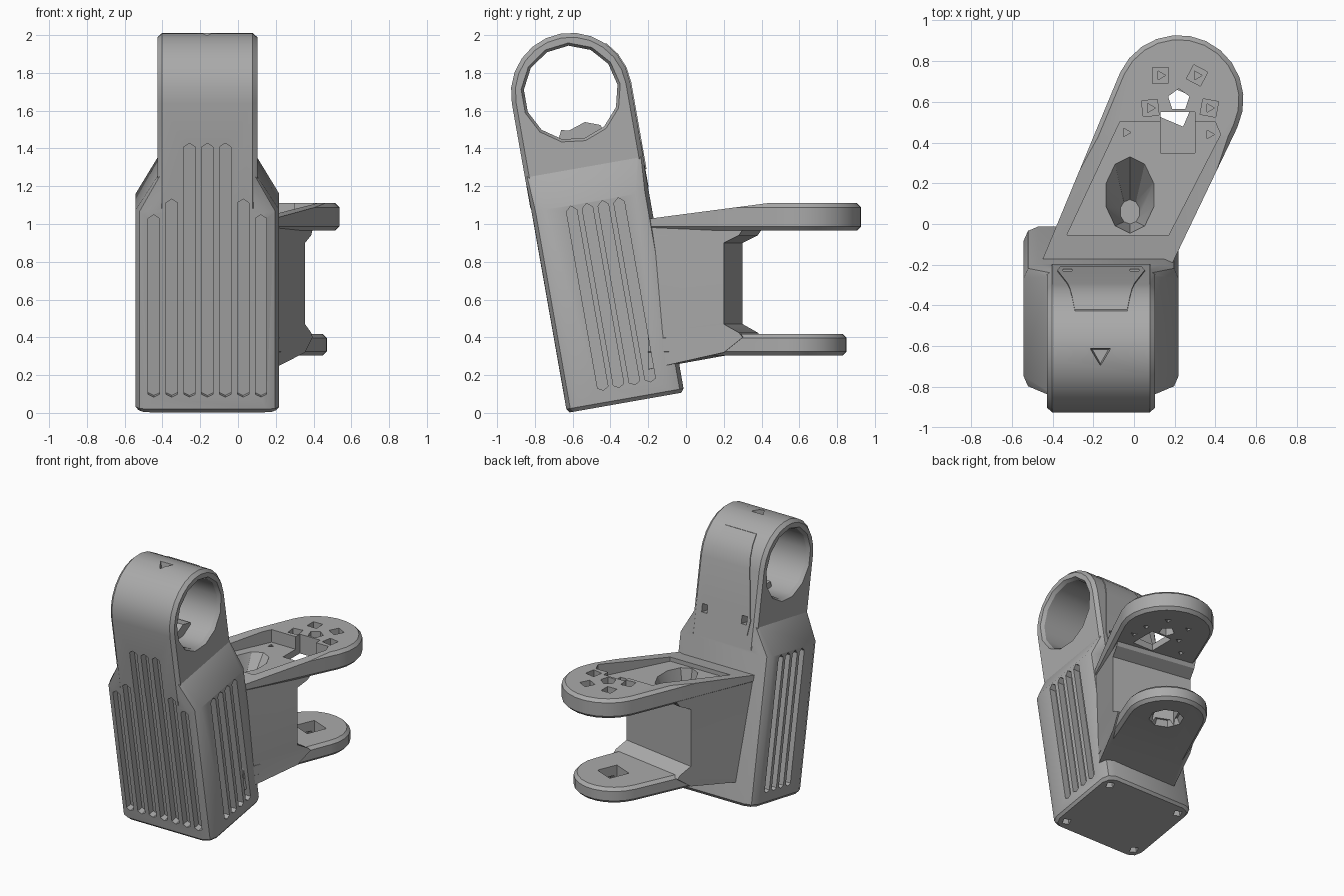
import bpy, bmesh
from math import sin, cos, pi, radians
from mathutils import Matrix

if "Cube" in bpy.data.objects:
    bpy.data.objects.remove(bpy.data.objects["Cube"])

grey = bpy.data.materials.new("matte grey")
grey.use_nodes = True
GREY = (0.4, 0.4, 0.4, 1)
grey.diffuse_color = GREY
grey.node_tree.nodes["Principled BSDF"].inputs["Base Color"].default_value = GREY

# The housing leans forward by ten degrees
LEAN = Matrix.Translation((-0.162, -0.63, 0)) @ Matrix.Rotation(radians(10), 4, 'X')
FLAT = Matrix.Identity(4)


def loft(name, stacks, matrix=FLAT):
    """One mesh from one or more stacks of equal-length rings, capped at both ends."""
    bm = bmesh.new()
    for rings in stacks:
        vs = [[bm.verts.new(p) for p in ring] for ring in rings]
        n = len(vs[0])
        for a, b in zip(vs, vs[1:]):
            for i in range(n):
                j = (i + 1) % n
                bm.faces.new((a[i], a[j], b[j], b[i]))
        bm.faces.new(vs[0][::-1])
        bm.faces.new(vs[-1])
    bmesh.ops.recalc_face_normals(bm, faces=bm.faces)
    bm.transform(matrix)
    me = bpy.data.meshes.new(name)
    bm.to_mesh(me)
    bm.free()
    me.materials.append(grey)
    ob = bpy.data.objects.new(name, me)
    bpy.context.collection.objects.link(ob)
    return ob


def level(pts, z):
    return [(x, y, z) for x, y in pts]


def prism(pts, z0, z1):
    return [level(pts, z0), level(pts, z1)]


def box(x0, x1, y0, y1, z0, z1):
    return prism([(x0, y0), (x1, y0), (x1, y1), (x0, y1)], z0, z1)


def ngon(cx, cy, rx, ry, n, turn=0):
    return [(cx + rx * cos(2 * pi * i / n + turn), cy + ry * sin(2 * pi * i / n + turn))
            for i in range(n)]


def boolean(ob, other, op='DIFFERENCE', keep=False):
    m = ob.modifiers.new(op, 'BOOLEAN')
    m.object, m.operation, m.solver = other, op, 'EXACT'
    bpy.context.view_layer.objects.active = ob
    bpy.ops.object.modifier_apply(modifier=m.name)
    if not keep:
        bpy.data.objects.remove(other)


def trim(ob, co, no):
    """Remove everything on the normal side of a plane and close the cut."""
    bm = bmesh.new()
    bm.from_mesh(ob.data)
    cut = bmesh.ops.bisect_plane(bm, geom=bm.verts[:] + bm.edges[:] + bm.faces[:],
                                 plane_co=co, plane_no=no, clear_outer=True)
    edges = [e for e in cut['geom_cut'] if isinstance(e, bmesh.types.BMEdge)]
    bmesh.ops.contextual_create(bm, geom=edges)
    bmesh.ops.recalc_face_normals(bm, faces=bm.faces)
    bm.to_mesh(ob.data)
    bm.free()


# --- Housing: soft-cornered box narrowing at the shoulder
DEPTH = 0.63


def soft_rect(hw, c, inset=0):
    hw, a, b = hw - inset, inset, DEPTH - inset
    k = 0.3 * c
    right = [(hw - c, a), (hw - k, a + k), (hw, a + c), (hw, b - c), (hw - k, b - k), (hw - c, b)]
    return right + [(-x, y) for x, y in reversed(right)]


housing = loft("housing", [[level(soft_rect(0.38, 0.07, 0.015), 0), level(soft_rect(0.38, 0.07), 0.02),
                            level(soft_rect(0.38, 0.07), 1.08), level(soft_rect(0.262, 0.03), 1.27)]], LEAN)

# --- Neck with round top, extruded sideways with a small edge chamfer
CU, CW = 0.315, 1.665


def neck_ring(x, r):
    arc = [(x, CU + r * cos(i * pi / 12), CW + r * sin(i * pi / 12)) for i in range(13)]
    return [(x, CU - r, 1.1), (x, CU + r, 1.1)] + arc


neck = loft("neck", [[neck_ring(-0.265, 0.295), neck_ring(-0.24, 0.318),
                      neck_ring(0.24, 0.318), neck_ring(0.265, 0.295)]], LEAN)
boolean(housing, neck, 'UNION')

# Round cross hole with flared rims
hole = [[(x, u, w) for u, w in ngon(CU, CW, r, r, 13)]
        for x, r in ((-0.3, 0.285), (-0.24, 0.25), (0.24, 0.25), (0.3, 0.285))]
boolean(housing, loft("hole_cutter", [hole], LEAN))

# Cooling slots on the front and both sides, with pointed tops
slots = []
for i in range(-3, 4):
    top = (1.43, 1.43, 1.13, 1.045)[abs(i)]
    x = i * 0.0945
    prof = [(x - 0.03, 0.1), (x, 0.085), (x + 0.03, 0.1), (x + 0.03, top), (x, top + 0.02), (x - 0.03, top)]
    slots.append([[(px, u, w) for px, w in prof] for u in (-0.05, 0.05)])
for side in (-1, 1):
    for k in range(4):
        u = 0.21 + 0.085 * k
        prof = [(u - 0.028, 0.1), (u, 0.085), (u + 0.028, 0.1), (u + 0.028, 1.05), (u, 1.075), (u - 0.028, 1.05)]
        slots.append([[(side * x, pu, w) for pu, w in prof] for x in (0.33, 0.45)])
boolean(housing, loft("slot_cutter", slots, LEAN))

# Screw holes in the base corners and a small dimple on top
pits = [prism(ngon(sx * 0.3, u, 0.035, 0.035, 4, 0.4), -0.05, 0.07)
        for sx in (-1, 1) for u in (0.08, 0.55)]
boolean(housing, loft("base_hole_cutter", pits, LEAN))
dimple = [level(ngon(-0.165, -0.64, r, r, 3, -pi / 2), z) for r, z in ((0.065, 2.03), (0.045, 1.965))]
boolean(housing, loft("dimple_cutter", [dimple]))

# Thin rear cover panel wrapping onto the round top
path = [(CU + 0.318, 1.2, 0.2), (CU + 0.318, 1.3, 0.215)]
path += [(CU + 0.318 * cos(a * pi / 12), CW + 0.318 * sin(a * pi / 12), 0.165 - 0.012 * a) for a in range(4)]
panel = [[(-h, u - 0.01, w), (h, u - 0.01, w), (h, u + 0.006, w), (-h, u + 0.006, w)] for u, w, h in path]
rear_panel = loft("rear_panel", [panel], LEAN)
screws = [box(s * 0.165 - 0.022, s * 0.165 + 0.022, 0.57, 0.7, 1.27, 1.33) for s in (-1, 1)]
screw_cutter = loft("panel_screw_cutter", screws, LEAN)
boolean(housing, screw_cutter, keep=True)
boolean(rear_panel, screw_cutter)

# Low ridge inside the cross hole
ridge = loft("hole_ridge", [[[(x, u, w) for u, w in ((0.18, 1.38), (0.46, 1.38), (0.44, 1.47), (0.36, 1.5),
                                                    (0.27, 1.47), (0.23, 1.48))] for x in (-0.08, 0.08)]], LEAN)


# --- Swept arm: two round-ended plates joined by a web
def tongue(cx, cy, r, inset=0):
    r -= inset
    arc = [(cx + r * cos(radians(a)), cy + r * sin(radians(a))) for a in range(-25, 156, 15)]
    return [(-0.46 + inset, -0.2), (0.185 - inset, -0.2)] + arc


def plate(name, cx, cy, r, z0, z1, ch):
    return loft(name, [[level(tongue(cx, cy, r, ch), z0), level(tongue(cx, cy, r), z0 + ch),
                        level(tongue(cx, cy, r), z1 - ch), level(tongue(cx, cy, r, ch), z1)]])


arm = plate("arm", 0.22, 0.61, 0.318, 0.965, 1.11, 0.022)
trim(arm, (0, 0.43, 1.11), (0, -0.08, 0.61))
lower_plate = plate("lower_plate", 0.195, 0.575, 0.277, 0.303, 0.418, 0.022)


def web_ring(z, reach=0.0, drop=0.0):
    return [(-0.455, -0.2, z - drop), (0.18, -0.2, z - drop),
            (0.355 + 0.4 * reach, 0.2 + reach, z), (-0.25 + 0.4 * reach, 0.3 + reach, z)]


web = loft("web", [[web_ring(0.32, 0, 0.09), web_ring(0.4, 0.1, 0.03), web_ring(0.425, 0.08),
                    web_ring(0.47), web_ring(0.9), web_ring(0.94, 0.08), web_ring(0.985, 0.11)]])
boolean(arm, web, 'UNION')
boolean(arm, lower_plate, 'UNION')

# Shallow tray, oval well and openings in the arm
tray = [(-0.33, -0.055), (0.17, -0.055), (0.425, 0.44), (0.4, 0.5), (-0.07, 0.5)]
well = [level(ngon(-0.02, y, rx, ry, 10, pi / 10), z)
        for y, rx, ry, z in ((0.15, 0.13, 0.2, 1.04), (0.06, 0.05, 0.06, 0.75))]
window = box(0.13, 0.3, 0.35, 0.55, 0.9, 1.2)
port = prism(ngon(0.22, 0.61, 0.055, 0.055, 5, pi / 2), 0.9, 1.2)
pivot = prism(ngon(0.2, 0.58, 0.11, 0.11, 4, pi / 4 - 0.4), 0.2, 0.5)
sink = [level(ngon(0.2, 0.58, r, r, 8), z) for r, z in ((0.13, 0.28), (0.1, 0.345))]
pins = [prism(ngon(x, y, 0.055, 0.055, 4, t), 1.02, 1.2)
        for x, y, t in ((0.13, 0.73, 0.8), (0.31, 0.73, 0.3), (0.08, 0.57, 0.9), (0.37, 0.57, 0.6))]
pins += [prism(ngon(x, y, 0.025, 0.025, 3), 0.9, 1.2)
         for x, y in ((0.13, 0.73), (0.31, 0.73), (0.08, 0.57), (0.37, 0.57), (-0.04, 0.45), (0.37, 0.44))]
for stacks in ([prism(tray, 1.015, 1.2)], [well], [window], [port], [pivot], [sink], pins[:4], pins[4:]):
    boolean(arm, loft("arm_cutter", stacks))

# Smooth shading with sharp edges kept
for ob in (housing, arm, rear_panel, ridge):
    bpy.ops.object.select_all(action='DESELECT')
    ob.select_set(True)
    bpy.context.view_layer.objects.active = ob
    bpy.ops.object.shade_smooth_by_angle(angle=radians(28))
